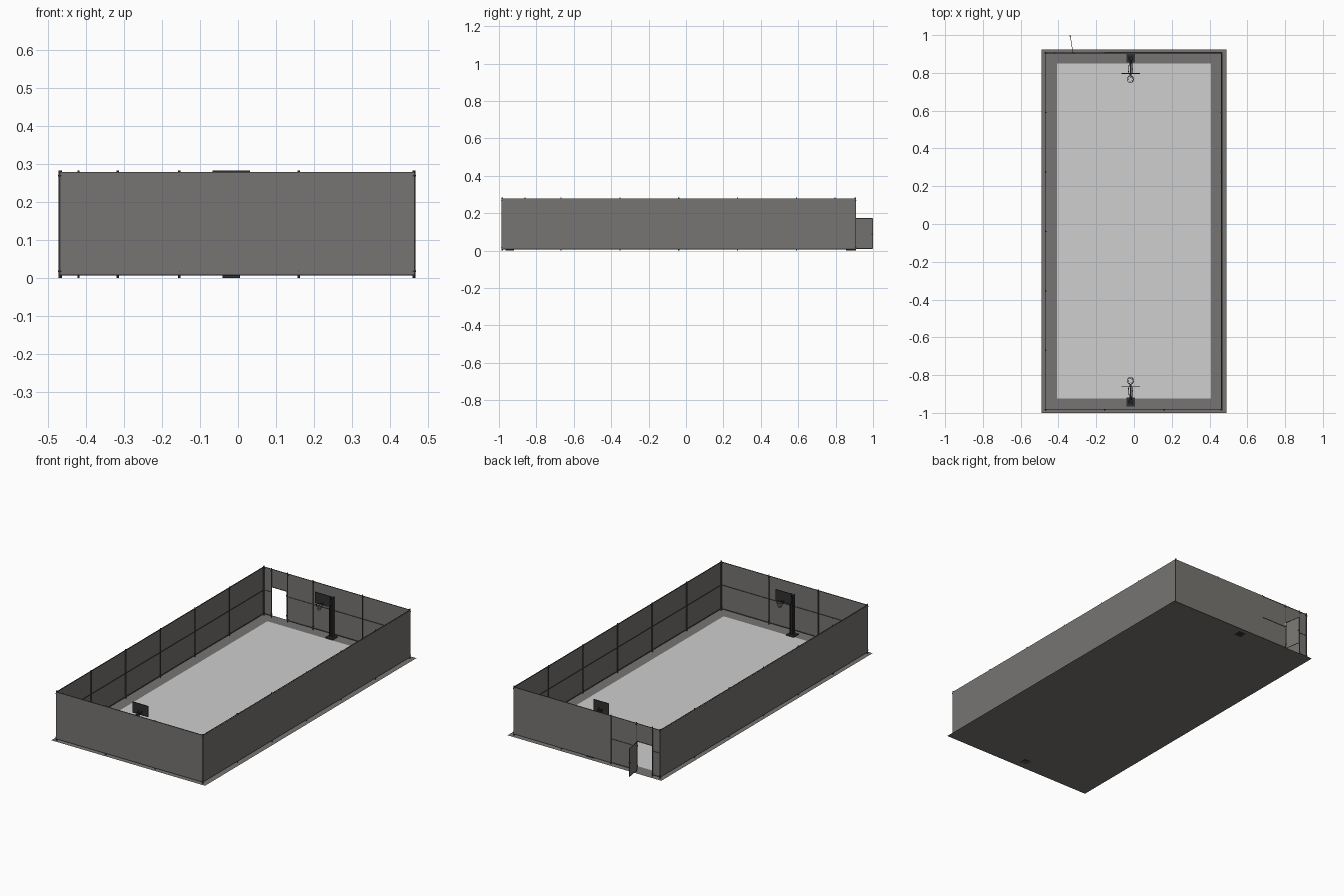
import bpy, bmesh, math
from mathutils import Vector, Matrix

if "Cube" in bpy.data.objects:
    bpy.data.objects.remove(bpy.data.objects["Cube"])


def mat(name, r, g, b):
    m = bpy.data.materials.new(name)
    m.diffuse_color = (r, g, b, 1)
    m.use_nodes = True
    m.node_tree.nodes["Principled BSDF"].inputs["Base Color"].default_value = m.diffuse_color
    return m


ASPHALT = mat("warm grey", 0.185, 0.178, 0.168)
COURT = mat("light grey", 0.62, 0.62, 0.62)
STEEL = mat("dark steel", 0.06, 0.058, 0.055)
HOOP = mat("near black", 0.03, 0.03, 0.03)


def finish(name, bm, m):
    me = bpy.data.meshes.new(name)
    bm.to_mesh(me)
    bm.free()
    me.materials.append(m)
    ob = bpy.data.objects.new(name, me)
    bpy.context.collection.objects.link(ob)
    return ob


def add_box(bm, lo, hi):
    lo, hi = Vector(lo), Vector(hi)
    bmesh.ops.create_cube(bm, size=1, matrix=Matrix.Translation((lo + hi) / 2)
                          @ Matrix.Diagonal((*(hi - lo), 1)))


def add_tube(bm, a, b, r, n=8):
    a, b = Vector(a), Vector(b)
    d = b - a
    q = d.to_track_quat('Z', 'Y').to_matrix().to_4x4()
    bmesh.ops.create_cone(bm, cap_ends=True, segments=n, radius1=r, radius2=r,
                          depth=d.length, matrix=Matrix.Translation((a + b) / 2) @ q)


def plane(name, x, y0, y1, z, m):
    bm = bmesh.new()
    bm.faces.new([bm.verts.new(p) for p in
                  ((-x, y0, z), (x, y0, z), (x, y1, z), (-x, y1, z))])
    finish(name, bm, m)


# Ground slab and court surface
plane("ground_slab", 0.49, -1.0, 0.925, 0.0, ASPHALT)
plane("court_surface", 0.408, -0.925, 0.85, 0.0012, COURT)

# Fence layout
XL, XR, YF, YB = -0.468, 0.463, -0.983, 0.905
ZB, ZM, ZT, R = 0.009, 0.145, 0.278, 0.003
DOOR_L, DOOR_R, DOOR_T = -0.42, -0.317, 0.175
side_y = [YF + (YB - YF) * i / 6 for i in range(1, 6)]

# Mesh panels sit on the outside of the posts; the gate bay is in line with them
bm = bmesh.new()
o, t = R + 0.0005, 0.0008
add_box(bm, (XL, YF - o - t, ZB), (XR, YF - o, ZT))
add_box(bm, (XL - o - t, YF, ZB), (XL - o, YB, ZT))
add_box(bm, (XR + o, YF, ZB), (XR + o + t, YB, ZT))
add_box(bm, (-0.155, YB + o, ZB), (XR, YB + o + t, ZT))
for x0, x1, z0 in ((XL, DOOR_L, ZB), (DOOR_L, DOOR_R, DOOR_T), (DOOR_R, -0.155, ZB)):
    add_box(bm, (x0, YB - t / 2, z0), (x1, YB + t / 2, ZT))
finish("fence_mesh", bm, ASPHALT)

# Posts with clamp collars
posts = [(x, y) for x in (XL, XR) for y in side_y]
posts += [(x, YF) for x in (-0.155, 0.16)]
posts += [(x, YB) for x in (DOOR_L, DOOR_R, -0.155, 0.16)]
corners = [(x, y) for x in (XL, XR) for y in (YF, YB)]
bm = bmesh.new()
for x, y in posts + corners:
    r = R + 0.001 if (x, y) in corners else R
    add_tube(bm, (x, y, 0), (x, y, 0.284), r)
    for z in (0.018, 0.27):
        add_tube(bm, (x, y, z - 0.002), (x, y, z + 0.002), r + 0.0015)
finish("fence_posts", bm, STEEL)

# Rails: bottom, middle and top, broken at the gate
bm = bmesh.new()
for z in (ZB, ZM, ZT):
    for x in (XL, XR):
        add_tube(bm, (x, YF, z), (x, YB, z), 0.002, 6)
    add_tube(bm, (XL, YF, z), (XR, YF, z), 0.002, 6)
    add_tube(bm, (XL, YB, z), (DOOR_L, YB, z), 0.002, 6)
    add_tube(bm, (DOOR_R, YB, z), (XR, YB, z), 0.002, 6)
for z in (DOOR_T, ZT):
    add_tube(bm, (DOOR_L, YB, z), (DOOR_R, YB, z), 0.002, 6)
finish("fence_rails", bm, STEEL)

# Open gate, built flat along +x from its hinge and swung outward
swing = Matrix.Translation((DOOR_R - 0.006, YB, 0)) @ Matrix.Rotation(math.radians(99), 4, 'Z')
W, Z0, Z1 = 0.094, 0.011, 0.172
bm = bmesh.new()
add_box(bm, (0, -t / 2, Z0), (W, t / 2, Z1))
bm.transform(swing)
finish("gate_mesh", bm, ASPHALT)
bm = bmesh.new()
for x in (0, W):
    add_tube(bm, (x, 0, Z0), (x, 0, Z1), 0.0015, 6)
for z in (Z0, Z1):
    add_tube(bm, (0, 0, z), (W, 0, z), 0.0015, 6)
add_box(bm, (W - 0.006, -0.004, 0.085), (W, 0.004, 0.093))
for z in (0.035, 0.15):
    add_tube(bm, (0, 0, z - 0.004), (0, 0, z + 0.004), 0.003, 6)
bm.transform(swing)
finish("gate_frame", bm, STEEL)

# Basketball hoops; s is the direction from the post toward the court
HX = -0.018


def hoop(label, y, s):
    bm = bmesh.new()

    def box(x, d0, d1, z0, z1, cx=0):
        ya, yb = sorted((y + s * d0, y + s * d1))
        add_box(bm, (HX + cx - x, ya, z0), (HX + cx + x, yb, z1))

    box(0.023, -0.023, 0.023, 0, 0.007)            # base plate
    for cx in (-0.0085, 0.0085):                   # flanged upright
        box(0.0025, -0.01, 0.01, 0.007, 0.235, cx)
    box(0.008, -0.003, 0.003, 0.007, 0.235)
    box(0.004, 0, 0.082, 0.226, 0.236)             # arm
    for cx in (-0.012, 0.012):                     # arm braces
        add_tube(bm, (HX + cx * 0.5, y + s * 0.01, 0.19),
                 (HX + cx, y + s * 0.08, 0.245), 0.0018, 6)
    finish(label + "_hoop_stand", bm, HOOP)

    bm = bmesh.new()
    box(0.049, 0.079, 0.083, 0.22, 0.283)
    finish(label + "_backboard", bm, HOOP)

    # Rim ring and tapered net strands
    bm = bmesh.new()
    cy, n = y + s * 0.112, 12

    def ring(r, z):
        return [Vector((HX + r * math.cos(2 * math.pi * i / n),
                        cy + r * math.sin(2 * math.pi * i / n), z)) for i in range(n)]

    rim, low = ring(0.018, 0.231), ring(0.010, 0.205)
    for i in range(n):
        add_tube(bm, rim[i], rim[(i + 1) % n], 0.0015, 6)
        add_tube(bm, low[i], low[(i + 1) % n], 0.0005, 4)
        if i % 2 == 0:
            add_tube(bm, rim[i], low[(i + 1) % n], 0.0005, 4)
            add_tube(bm, rim[i], low[i - 1], 0.0005, 4)
    box(0.006, 0.083, 0.095, 0.2295, 0.2325)
    finish(label + "_rim_and_net", bm, HOOP)


hoop("back", 0.878, -1)
hoop("front", -0.942, 1)
